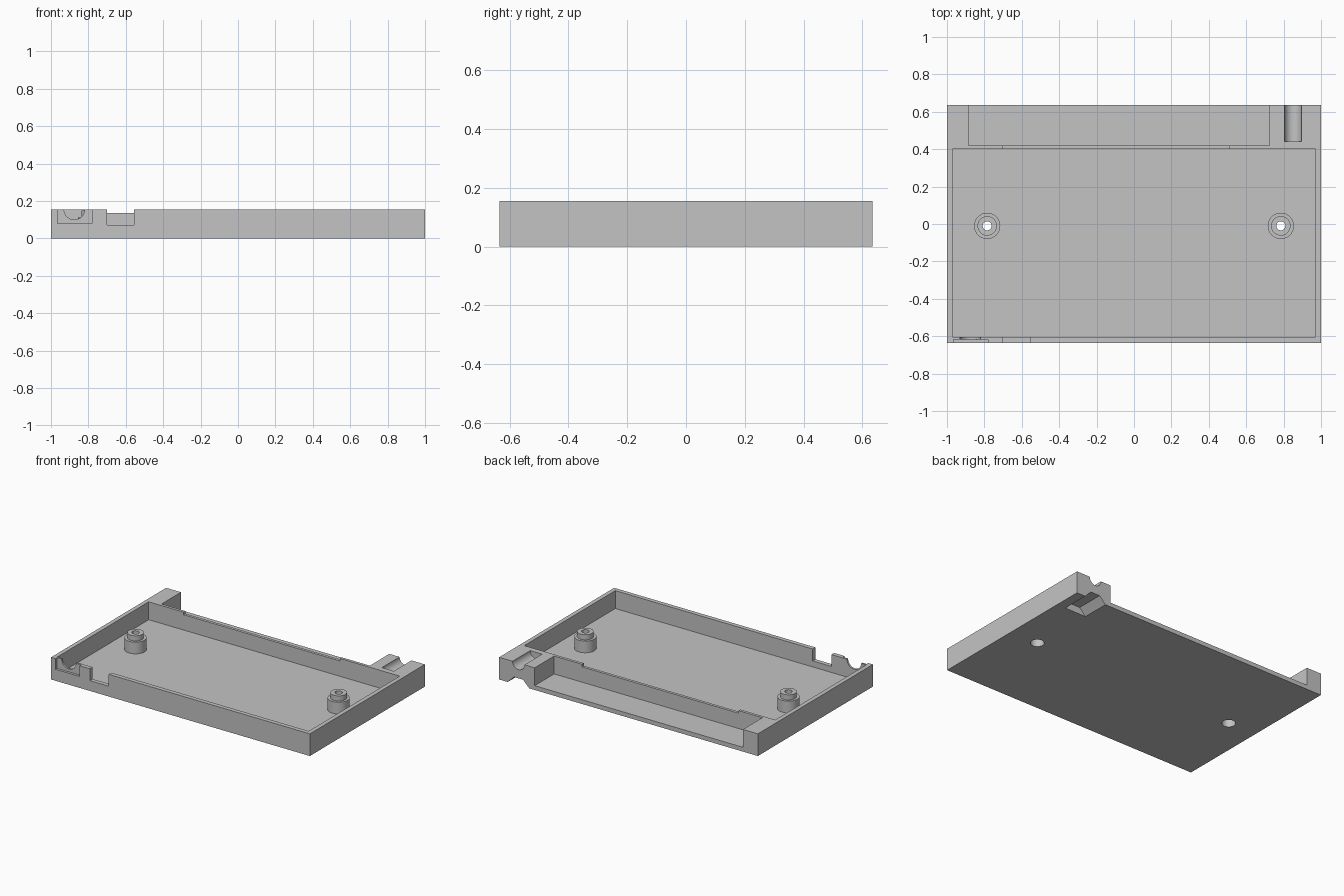
import bpy, bmesh, math
from mathutils import Matrix

if "Cube" in bpy.data.objects:
    bpy.data.objects.remove(bpy.data.objects["Cube"])

H = 0.155      # tray height
FLOOR = 0.03   # floor thickness

grey = bpy.data.materials.new("grey plastic")
grey.diffuse_color = (0.55, 0.55, 0.55, 1)
grey.use_nodes = True
grey.node_tree.nodes["Principled BSDF"].inputs["Base Color"].default_value = grey.diffuse_color


def make(name, bm):
    bmesh.ops.recalc_face_normals(bm, faces=bm.faces)
    me = bpy.data.meshes.new(name)
    bm.to_mesh(me)
    bm.free()
    ob = bpy.data.objects.new(name, me)
    bpy.context.collection.objects.link(ob)
    me.materials.append(grey)
    return ob


def box(name, x0, x1, y0, y1, z0, z1):
    bm = bmesh.new()
    m = Matrix.Translation(((x0 + x1) / 2, (y0 + y1) / 2, (z0 + z1) / 2))
    m = m @ Matrix.Diagonal((x1 - x0, y1 - y0, z1 - z0, 1))
    bmesh.ops.create_cube(bm, size=1, matrix=m)
    return make(name, bm)


def cylinder(name, r, centre, length, along_y=False):
    bm = bmesh.new()
    m = Matrix.Translation(centre)
    if along_y:
        m = m @ Matrix.Rotation(math.pi / 2, 4, 'X')
    bmesh.ops.create_cone(bm, cap_ends=True, segments=48, radius1=r,
                          radius2=r, depth=length, matrix=m)
    return make(name, bm)


def prism(name, profile, y0, y1):
    """Extrude an x-z profile along y."""
    bm = bmesh.new()
    face = bm.faces.new([bm.verts.new((x, y0, z)) for x, z in profile])
    res = bmesh.ops.extrude_face_region(bm, geom=[face])
    verts = [g for g in res["geom"] if isinstance(g, bmesh.types.BMVert)]
    bmesh.ops.translate(bm, verts=verts, vec=(0, y1 - y0, 0))
    return make(name, bm)


def combine(target, tool, operation):
    mod = target.modifiers.new(tool.name, 'BOOLEAN')
    mod.operation, mod.solver, mod.object = operation, 'EXACT', tool
    bpy.context.view_layer.objects.active = target
    bpy.ops.object.modifier_apply(modifier=mod.name)
    bpy.data.objects.remove(tool, do_unlink=True)


tray = box("case_tray", -1, 1, -0.635, 0.635, 0, H)

cuts = [
    # main compartment, and rear shelf open to the back
    box("main_cavity", -0.97, 0.97, -0.605, 0.40, FLOOR, 0.3),
    box("rear_shelf", -0.885, 0.725, 0.42, 0.7, FLOOR, 0.3),
    # shallow dip in the dividing wall
    box("divider_dip", -0.70, 0.51, 0.39, 0.43, 0.137, 0.3),
    # front wall: slot, shallow recess and half-round opening
    box("front_slot", -0.70, -0.555, -0.7, -0.59, 0.072, 0.3),
    box("front_recess", -0.965, -0.78, -0.7, -0.618, 0.08, 0.3),
    cylinder("front_half_round", 0.055, (-0.875, -0.64, H), 0.12, True),
    # rear corner block: half-round groove above, tapered groove below
    cylinder("top_groove", 0.046, (0.85, 0.57, H), 0.26, True),
    prism("under_groove", [(0.757, -0.01), (0.943, -0.01),
                           (0.885, 0.048), (0.815, 0.048)], 0.44, 0.7),
]
for c in cuts:
    combine(tray, c, 'DIFFERENCE')

# stepped screw posts with through hole and counterbore below
for s in (-1, 1):
    x, y = 0.785 * s, -0.01
    for r, top in ((0.07, 0.112), (0.052, 0.148)):
        z0 = 0.015
        combine(tray, cylinder("post", r, (x, y, (z0 + top) / 2), top - z0), 'UNION')
    combine(tray, cylinder("screw_hole", 0.024, (x, y, 0.1), 0.4), 'DIFFERENCE')
    combine(tray, cylinder("counterbore", 0.044, (x, y, 0.03), 0.08), 'DIFFERENCE')

bpy.ops.object.select_all(action='DESELECT')
tray.select_set(True)
bpy.context.view_layer.objects.active = tray
bpy.ops.object.shade_smooth_by_angle(angle=math.radians(30))
